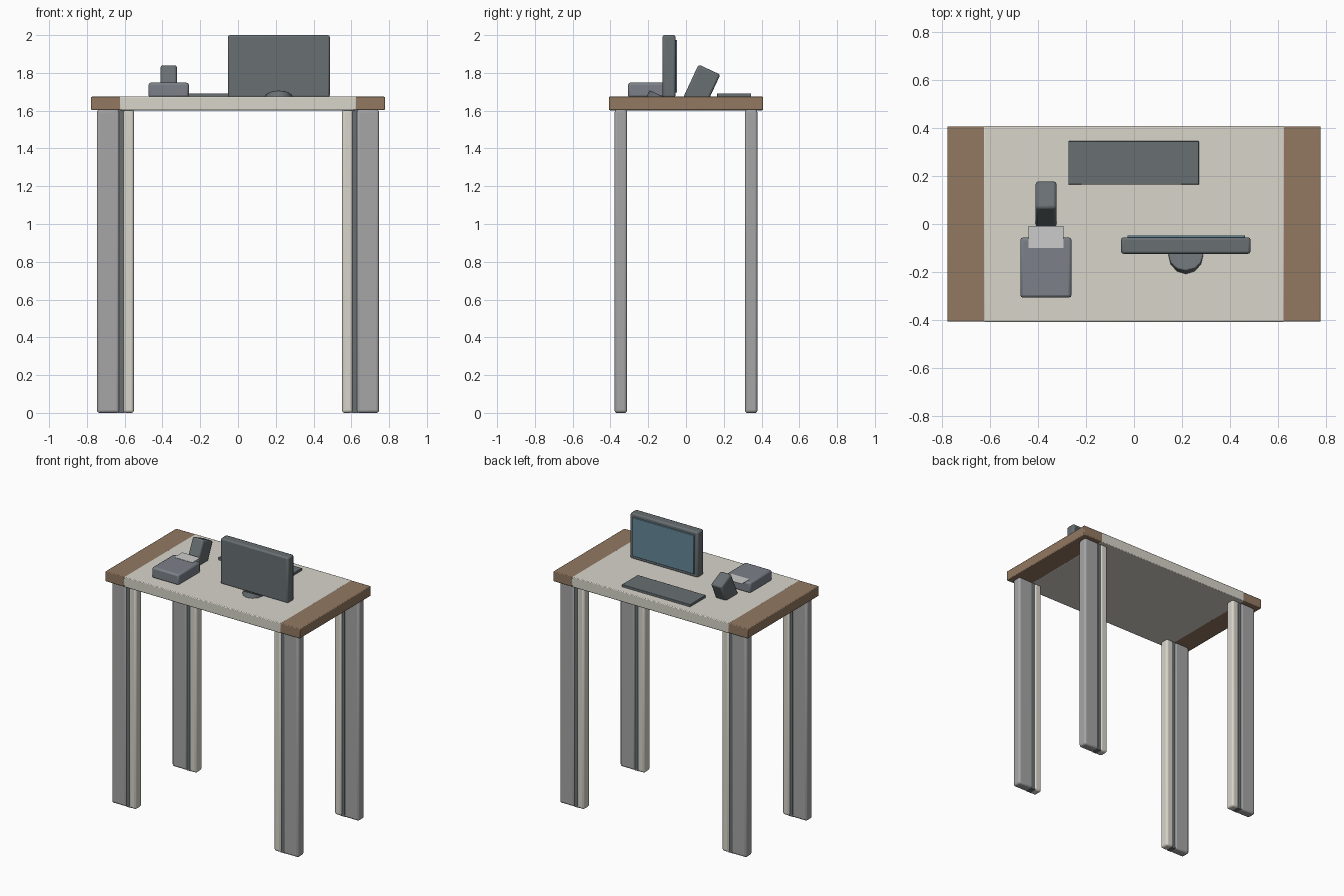
import bpy, math
from mathutils import Matrix

if "Cube" in bpy.data.objects:
    bpy.data.objects.remove(bpy.data.objects["Cube"])


def material(name, r, g, b):
    m = bpy.data.materials.new(name)
    m.diffuse_color = (r, g, b, 1)
    m.use_nodes = True
    m.node_tree.nodes["Principled BSDF"].inputs["Base Color"].default_value = m.diffuse_color
    return m


wood = material("wood", 0.29, 0.19, 0.12)
cream = material("cream", 0.68, 0.66, 0.59)
dark = material("dark_grey", 0.14, 0.16, 0.17)
steel = material("blue_grey", 0.2, 0.22, 0.25)
glass = material("screen_blue", 0.13, 0.25, 0.32)
metal = material("metal", 0.38, 0.38, 0.39)
white = material("paper_white", 0.8, 0.8, 0.8)


def finish(ob, name, mat, bevel=0, segments=2):
    ob.name = name
    ob.data.materials.append(mat)
    if bevel:
        b = ob.modifiers.new("bevel", 'BEVEL')
        b.width, b.segments = bevel, segments
        b.limit_method = 'ANGLE'
        b.angle_limit = math.radians(40)
    bpy.ops.object.shade_smooth_by_angle(angle=math.radians(35))
    return ob


# box from its x, y and z ranges
def box(name, x, y, z, mat, bevel=0, segments=2):
    bpy.ops.mesh.primitive_cube_add(
        size=1, location=[(a + b) / 2 for a, b in (x, y, z)])
    ob = bpy.context.object
    ob.data.transform(Matrix.Diagonal([b - a for a, b in (x, y, z)] + [1]))
    return finish(ob, name, mat, bevel, segments)


# table top with pale centre panel
box("table_top", (-0.778, 0.778), (-0.407, 0.407), (1.603, 1.674), wood, 0.005)
box("table_centre_panel", (-0.627, 0.627), (-0.408, 0.408), (1.602, 1.675), cream, 0.005)

# legs: rounded outer post, recessed strip, pale inner post
for sx, side in ((-1, "left"), (1, "right")):
    for sy, end in ((-1, "front"), (1, "back")):
        def part(label, x0, x1, half, mat, bevel):
            xs = sorted((sx * x0, sx * x1))
            cy = sy * 0.345
            box(f"{end}_{side}_{label}", xs, (cy - half, cy + half),
                (0, 1.605), mat, bevel, 3)
        part("leg_post", 0.628, 0.747, 0.033, metal, 0.014)
        part("leg_strip", 0.60, 0.635, 0.026, dark, 0)
        part("leg_inner_post", 0.551, 0.608, 0.033, cream, 0.014)

# monitor facing the back, with tilted disc foot
box("monitor_body", (-0.054, 0.486), (-0.124, -0.056), (1.67, 2.0), dark, 0.01)
box("monitor_screen", (-0.028, 0.462), (-0.065, -0.047), (1.695, 1.975), glass, 0.003)
tilt = math.radians(-25)
bpy.ops.mesh.primitive_cylinder_add(
    vertices=12, radius=0.073, depth=0.04,
    location=(0.216, -0.135, 1.659), rotation=(tilt, 0, 0))
finish(bpy.context.object, "monitor_foot", dark, 0.004)

# keyboard
box("keyboard", (-0.274, 0.271), (0.164, 0.345), (1.67, 1.692), dark, 0.003)

# printer with paper slip
box("printer_body", (-0.474, -0.26), (-0.307, -0.056), (1.67, 1.748), steel, 0.012)
box("paper_slip", (-0.439, -0.294), (-0.1, -0.009), (1.748, 1.75), white)

# tilted card terminal
terminal = box("card_terminal", (-0.41, -0.323), (0.0185, 0.1455),
               (1.627, 1.827), dark, 0.012)
terminal.rotation_euler.x = tilt
